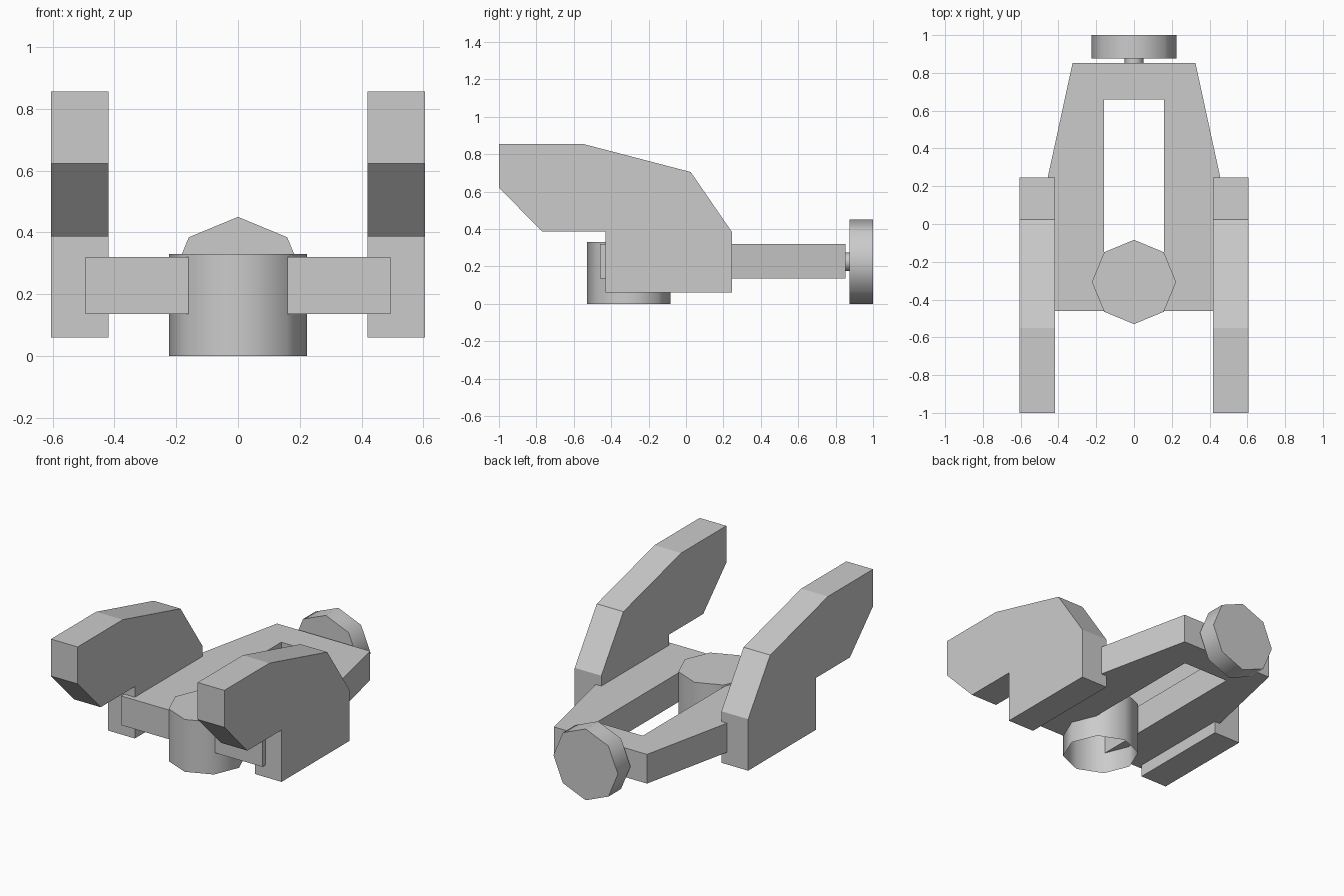
import bpy, bmesh, math
from mathutils import Matrix

if "Cube" in bpy.data.objects:
    bpy.data.objects.remove(bpy.data.objects["Cube"])


def finish(name, bm):
    bmesh.ops.recalc_face_normals(bm, faces=bm.faces)
    mesh = bpy.data.meshes.new(name)
    bm.to_mesh(mesh)
    bm.free()
    obj = bpy.data.objects.new(name, mesh)
    bpy.context.collection.objects.link(obj)
    return obj


def prism(name, points, vector):
    """Extrude a flat outline of 3D points along a vector."""
    bm = bmesh.new()
    face = bm.faces.new([bm.verts.new(p) for p in points])
    out = bmesh.ops.extrude_face_region(bm, geom=[face], use_keep_orig=True)
    bmesh.ops.translate(bm, vec=vector,
                        verts=[g for g in out["geom"] if isinstance(g, bmesh.types.BMVert)])
    return finish(name, bm)


def drum(name, radius, depth, centre, rot_x=0.0, open_bottom=False):
    """Smooth-sided octagonal drum."""
    bm = bmesh.new()
    bmesh.ops.create_cone(bm, cap_ends=True, segments=8, radius1=radius,
                          radius2=radius, depth=depth)
    bmesh.ops.recalc_face_normals(bm, faces=bm.faces)
    if open_bottom:
        low = [f for f in bm.faces if f.normal.z < -0.9]
        bmesh.ops.delete(bm, geom=low, context='FACES_ONLY')
    bm.transform(Matrix.Translation(centre) @ Matrix.Rotation(rot_x, 4, 'X'))
    obj = finish(name, bm)
    bpy.ops.object.select_all(action='DESELECT')
    obj.select_set(True)
    bpy.context.view_layer.objects.active = obj
    bpy.ops.object.shade_smooth_by_angle(angle=math.radians(50))
    return obj


# Side pods: angular profile in y, z
pod = [(-1, 0.855), (-0.55, 0.855), (0.025, 0.705), (0.245, 0.385), (0.245, 0.06),
       (-0.43, 0.06), (-0.43, 0.387), (-0.77, 0.387), (-1, 0.622)]
for side, x in (("left", -0.605), ("right", 0.419)):
    prism(side + "_pod", [(x, y, z) for y, z in pod], (0.186, 0, 0))

# Forked frame, open at the front
half = [(0.16, 0.66), (0.16, -0.46), (0.493, -0.46), (0.493, 0.08), (0.325, 0.853)]
outline = half + [(-x, y) for x, y in reversed(half)]
prism("fork_frame", [(x, y, 0.136) for x, y in outline], (0, 0, 0.184))

# Front drum, hollow underneath
drum("front_drum", 0.223, 0.33, (0, -0.307, 0.165), open_bottom=True)

# Rear disc and its short axle
drum("rear_disc", 0.225, 0.125, (0, 0.9375, 0.225), rot_x=math.pi / 2)
drum("rear_axle", 0.05, 0.04, (0, 0.864, 0.225), rot_x=math.pi / 2)
